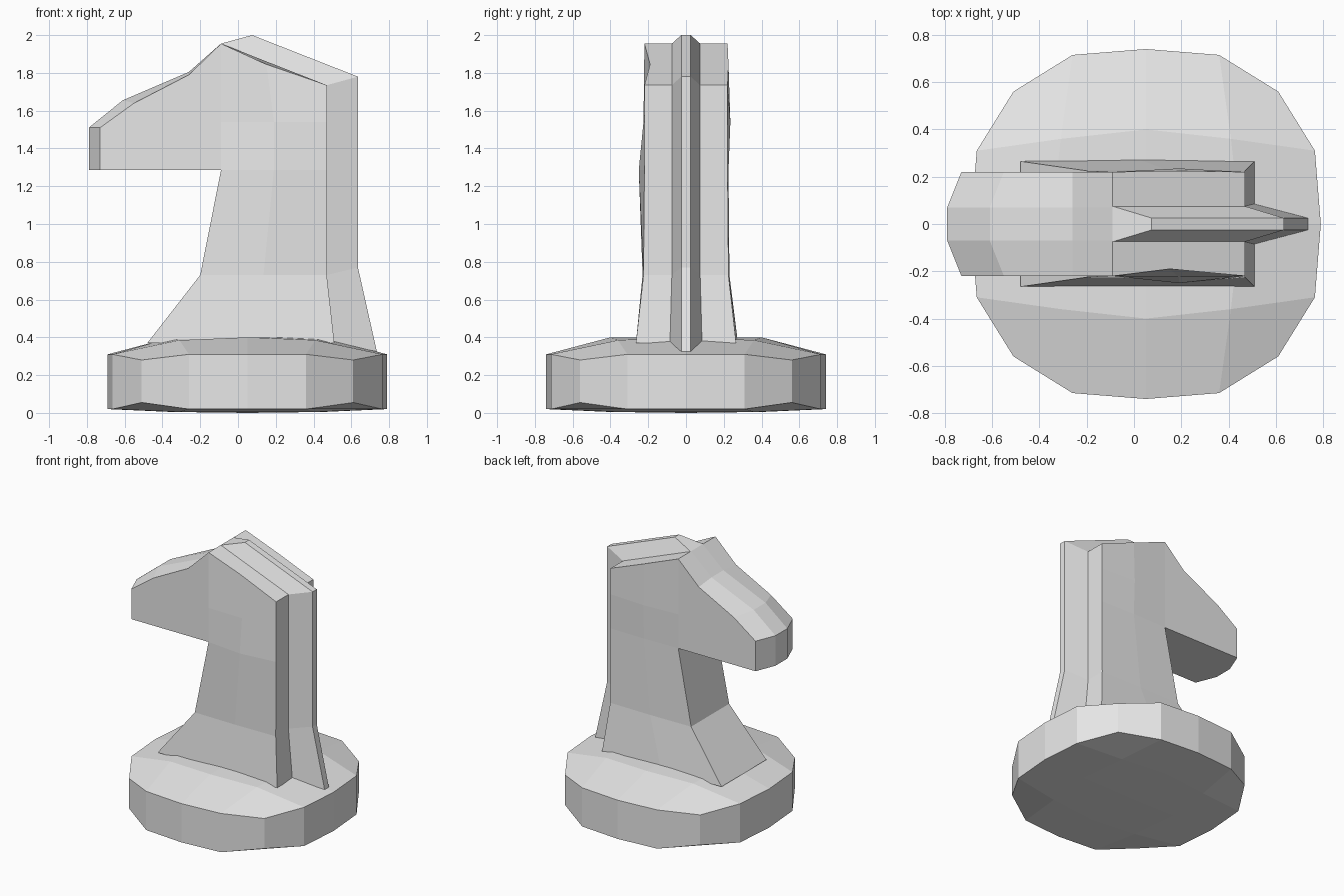
import bpy
import bmesh

cube = bpy.data.objects.get("Cube")
if cube:
    bpy.data.objects.remove(cube, do_unlink=True)

grey = bpy.data.materials.new("light_grey")
grey.use_nodes = True
color = (0.8, 0.8, 0.8, 1)
grey.diffuse_color = color
grey.node_tree.nodes["Principled BSDF"].inputs["Base Color"].default_value = color


def finish(name, bm):
    """Turn a bmesh into a flat-shaded object."""
    bmesh.ops.recalc_face_normals(bm, faces=bm.faces[:])
    mesh = bpy.data.meshes.new(name)
    bm.to_mesh(mesh)
    bm.free()
    mesh.materials.append(grey)
    obj = bpy.data.objects.new(name, mesh)
    bpy.context.collection.objects.link(obj)
    return obj


def loft(bm, rings):
    """Skin a list of equal-length closed rings; return their vertices."""
    loops = [[bm.verts.new(p) for p in ring] for ring in rings]
    for a, b in zip(loops, loops[1:]):
        for i in range(len(a)):
            j = (i + 1) % len(a)
            bm.faces.new((a[i], a[j], b[j], b[i]))
    return loops


def mirrored(half):
    """Complete a half ring with its reflection across y = 0."""
    return half + [(x, -y, z) for x, y, z in reversed(half)]


# Rounded base: a four by four grid pulled into a disc, top and bottom
def base_point(i, j, top):
    spots = {(2, 0): (0.74, 0), (2, 1): (0.715, 0.31), (2, 2): (0.56, 0.56),
             (1, 0): (0.4, 0), (1, 1): (0.36, 0.36), (0, 0): (0, 0)}
    a, b = abs(i), abs(j)
    big, small = spots[max(a, b), min(a, b)]
    x, y = (big, small) if a >= b else (small, big)
    if max(a, b) < 2:
        z = 0.4 if top else 0.005
        if top and a == b == 1:
            z = 0.385
        if not top and a == b == 0:
            z = 0
    elif a == b:
        z = 0.28 if top else 0.055
    else:
        z = 0.31 if top else 0.02
    return (0.05 + (x if i > 0 else -x), y if j > 0 else -y, z)


bm = bmesh.new()
span = range(-2, 3)
grid = {(i, j, t): bm.verts.new(base_point(i, j, t))
        for i in span for j in span for t in (True, False)}
for t in (True, False):
    for i in span[:-1]:
        for j in span[:-1]:
            corners = [(i, j), (i + 1, j), (i + 1, j + 1), (i, j + 1)]
            bm.faces.new([grid[a, b, t] for a, b in corners])
for k in span[:-1]:
    for s in (-2, 2):
        for p, q in (((k, s), (k + 1, s)), ((s, k), (s, k + 1))):
            bm.faces.new((grid[(*p, True)], grid[(*q, True)],
                          grid[(*q, False)], grid[(*p, False)]))
finish("base", bm)


# Neck with the mane ridge along its back
def neck_ring(front, back, ridge, z, ridge_z, half, inner, right, left):
    middle = (front + back) / 2
    ring = mirrored([(front, half, z), (middle, left, z), (back, half, z),
                     (back, inner, z), (ridge, 0.025, ridge_z)])
    ring[8] = (middle, -right, z)
    return ring


bm = bmesh.new()
rings = [
    neck_ring(-0.48, 0.51, 0.735, 0.37, 0.325, 0.265, 0.085, 0.265, 0.275),
    neck_ring(-0.2, 0.47, 0.635, 0.73, 0.77, 0.225, 0.075, 0.23, 0.23),
    neck_ring(-0.09, 0.47, 0.635, 1.285, 1.32, 0.22, 0.075, 0.25, 0.225),
    neck_ring(-0.09, 0.47, 0.635, 1.54, 1.55, 0.22, 0.075, 0.225, 0.235),
]
# Sloping crown, slightly dented on the right
crown = mirrored([(-0.09, 0.22, 1.955), (0.19, 0.225, 1.845), (0.47, 0.22, 1.735),
                  (0.47, 0.075, 1.735), (0.635, 0.025, 1.78)])
crown[8] = (0.15, -0.19, 1.845)
loops = loft(bm, rings + [crown])
bm.faces.new(loops[0])
top = loops[-1]
peak = [bm.verts.new(p) for p in mirrored([(-0.09, 0.075, 1.955), (0.075, 0.025, 2.0)])]
bm.faces.new((*top[:4], peak[0]))
bm.faces.new((*top[6:], peak[3]))
bm.faces.new((peak[0], top[3], top[4], peak[1]))
bm.faces.new((peak[3], top[6], top[5], peak[2]))
bm.faces.new((peak[1], top[4], top[5], peak[2]))
bm.faces.new(peak)
bm.faces.new((top[0], peak[0], peak[3], top[9]))
finish("neck_and_mane", bm)

# Muzzle: stations from the brow to the rounded nose
JAW = 1.285
stations = [(-0.09, -0.09, 1.955, 1.955), (-0.26, -0.26, 1.79, 1.805),
            (-0.55, -0.61, 1.64, 1.655), (-0.73, -0.79, 1.51, 1.51)]
bm = bmesh.new()
loops = loft(bm, [mirrored([(mid, 0.07, JAW), (side, 0.22, JAW),
                            (side, 0.22, side_z), (mid, 0.07, mid_z)])
                  for side, mid, side_z, mid_z in stations])
bm.faces.new(loops[0])
nose = loops[-1]
bm.faces.new(nose[:4])
bm.faces.new(nose[4:])
bm.faces.new((nose[0], nose[3], nose[4], nose[7]))
finish("muzzle", bm)
